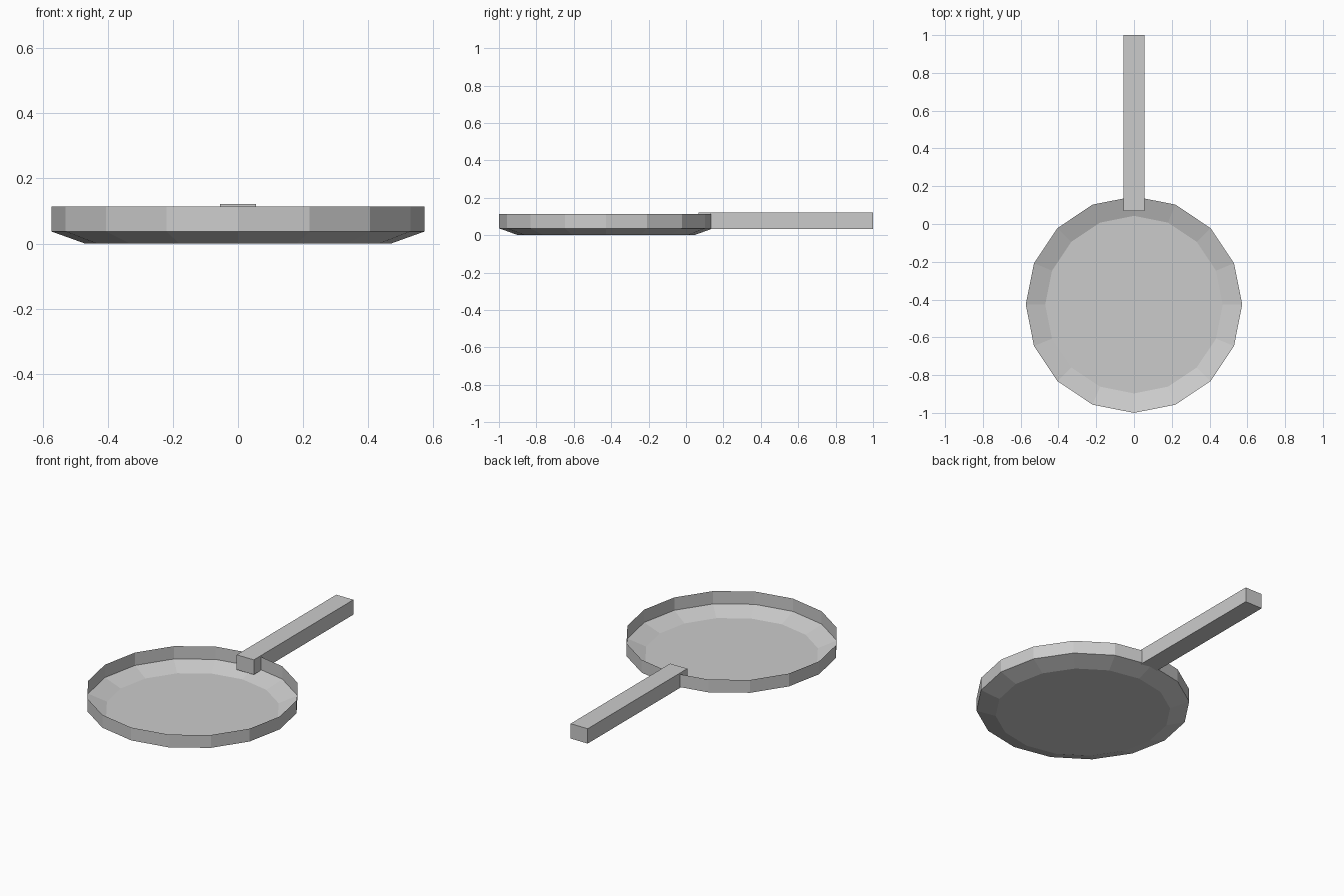
import bpy, bmesh
from math import cos, sin, pi

if "Cube" in bpy.data.objects:
    bpy.data.objects.remove(bpy.data.objects["Cube"])

SIDES = 16
CENTRE_Y = -0.427


def make_object(name, bm):
    mesh = bpy.data.meshes.new(name)
    bm.to_mesh(mesh)
    bm.free()
    obj = bpy.data.objects.new(name, mesh)
    bpy.context.collection.objects.link(obj)
    return obj


# Pan body: thin open shell, flat base, sloped shoulder, upright wall
bm = bmesh.new()
rings = []
for radius, z in [(0.47, 0.0), (0.573, 0.037), (0.573, 0.113)]:
    rings.append([bm.verts.new((radius * cos(2 * pi * i / SIDES),
                                CENTRE_Y + radius * sin(2 * pi * i / SIDES), z))
                  for i in range(SIDES)])
bm.faces.new(rings[0][::-1])
for low, high in zip(rings, rings[1:]):
    for i in range(SIDES):
        j = (i + 1) % SIDES
        bm.faces.new((low[i], low[j], high[j], high[i]))
make_object("pan_body", bm)

# Handle: straight bar passing through the rim
bm = bmesh.new()
bmesh.ops.create_cube(bm, size=1)
bmesh.ops.scale(bm, vec=(0.112, 0.932, 0.088), verts=bm.verts)
bmesh.ops.translate(bm, vec=(0, 0.534, 0.077), verts=bm.verts)
make_object("handle", bm)
